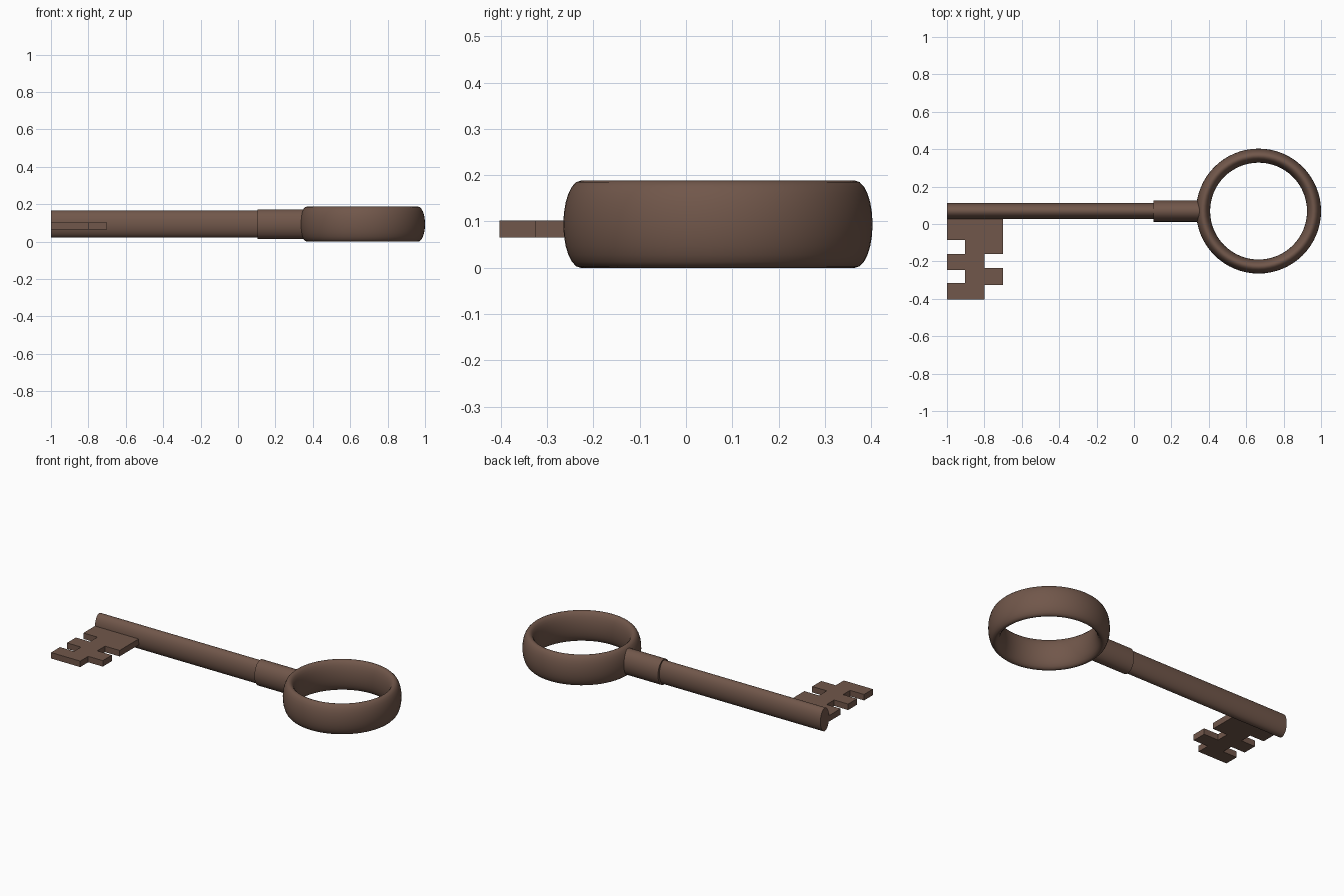
import bpy, bmesh, math
from mathutils import Matrix

if "Cube" in bpy.data.objects:
    bpy.data.objects.remove(bpy.data.objects["Cube"])

iron = bpy.data.materials.new("aged_brown_iron")
iron.diffuse_color = (0.165, 0.095, 0.069, 1)
iron.use_nodes = True
iron.node_tree.nodes["Principled BSDF"].inputs["Base Color"].default_value = iron.diffuse_color

AXIS_Y, AXIS_Z = 0.069, 0.094      # centre line of the key


def finish(name, bm, smooth=True):
    bmesh.ops.recalc_face_normals(bm, faces=bm.faces)
    me = bpy.data.meshes.new(name)
    bm.to_mesh(me)
    bm.free()
    me.materials.append(iron)
    ob = bpy.data.objects.new(name, me)
    bpy.context.collection.objects.link(ob)
    if smooth:
        bpy.ops.object.select_all(action='DESELECT')
        ob.select_set(True)
        bpy.context.view_layer.objects.active = ob
        bpy.ops.object.shade_smooth_by_angle(angle=math.radians(35))
    return ob


def oval_rod(name, x0, x1, half_y, half_z, sides=32):
    """Rod along x with an oval cross-section."""
    bm = bmesh.new()
    bmesh.ops.create_cone(bm, cap_ends=True, segments=sides,
                          radius1=1, radius2=1, depth=x1 - x0)
    turn = Matrix.Rotation(math.pi / 2, 4, 'Y')
    scale = Matrix.Diagonal((1, half_y, half_z, 1))
    move = Matrix.Translation(((x0 + x1) / 2, AXIS_Y, AXIS_Z))
    bm.transform(move @ scale @ turn)
    return finish(name, bm)


# Shaft and the thicker collar next to the ring
oval_rod("shaft", -1.0, 0.12, 0.0425, 0.072)
oval_rod("collar", 0.104, 0.37, 0.057, 0.079)

# Ring handle: a torus with a tall oval section
bpy.ops.mesh.primitive_torus_add(major_segments=64, minor_segments=24,
                                 major_radius=0.2965, minor_radius=0.0375,
                                 location=(0.666, AXIS_Y, AXIS_Z))
ring = bpy.context.object
ring.name = "ring_handle"
ring.scale.z = AXIS_Z / 0.0375
bpy.ops.object.transform_apply(location=False, rotation=False, scale=True)
ring.data.materials.append(iron)
bpy.ops.object.shade_smooth()

# Toothed bit: flat outline extruded upwards
L, LN, RN, R = -1.0, -0.904, -0.80, -0.70
outline = [(L, 0.06), (L, -0.086), (LN, -0.086), (LN, -0.16), (L, -0.16),
           (L, -0.247), (LN, -0.247), (LN, -0.316), (L, -0.316), (L, -0.403),
           (RN, -0.403), (RN, -0.325), (R, -0.325), (R, -0.236), (RN, -0.236),
           (RN, -0.16), (R, -0.16), (R, 0.06)]
bm = bmesh.new()
face = bm.faces.new([bm.verts.new((x, y, 0.065)) for x, y in outline])
res = bmesh.ops.extrude_face_region(bm, geom=[face], use_keep_orig=True)
top = [v for v in res["geom"] if isinstance(v, bmesh.types.BMVert)]
bmesh.ops.translate(bm, verts=top, vec=(0, 0, 0.037))
finish("toothed_bit", bm, smooth=False)
